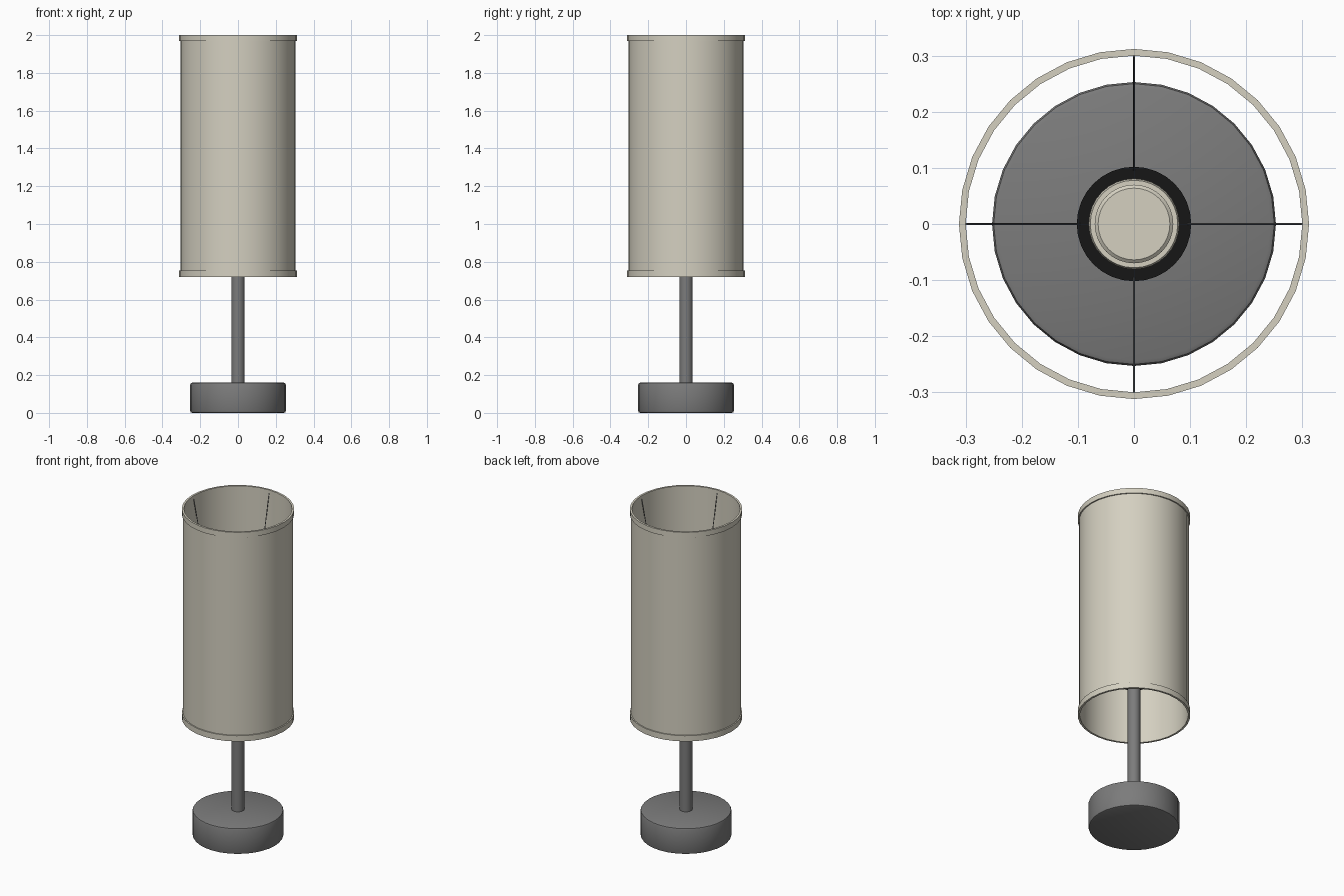
import bpy, bmesh, math
from mathutils import Vector

if "Cube" in bpy.data.objects:
    bpy.data.objects.remove(bpy.data.objects["Cube"])


def material(name, color):
    m = bpy.data.materials.new(name)
    m.diffuse_color = (*color, 1)
    m.use_nodes = True
    m.node_tree.nodes["Principled BSDF"].inputs["Base Color"].default_value = m.diffuse_color
    return m


CREAM = material("cream fabric", (0.66, 0.63, 0.53))
GREY = material("grey metal", (0.2, 0.2, 0.2))
BLACK = material("black plastic", (0.008, 0.008, 0.008))


def finish(name, bm, mat):
    bmesh.ops.remove_doubles(bm, verts=bm.verts, dist=1e-5)
    bmesh.ops.recalc_face_normals(bm, faces=bm.faces)
    mesh = bpy.data.meshes.new(name)
    bm.to_mesh(mesh)
    bm.free()
    mesh.materials.append(mat)
    ob = bpy.data.objects.new(name, mesh)
    bpy.context.collection.objects.link(ob)
    bpy.ops.object.select_all(action='DESELECT')
    ob.select_set(True)
    bpy.context.view_layer.objects.active = ob
    bpy.ops.object.shade_smooth_by_angle(angle=math.radians(30))
    return ob


def lathe(name, profile, mat, sides=32, closed=False):
    """Revolve a (radius, z) profile around the z axis."""
    bm = bmesh.new()
    pts = profile + profile[:1] if closed else profile
    verts = [bm.verts.new((r, 0, z)) for r, z in pts]
    edges = [bm.edges.new(pair) for pair in zip(verts, verts[1:])]
    bmesh.ops.spin(bm, geom=verts + edges, cent=(0, 0, 0), axis=(0, 0, 1),
                   angle=math.tau, steps=sides)
    return finish(name, bm, mat)


def tube(name, r_in, r_out, z0, z1, mat):
    return lathe(name, [(r_in, z0), (r_out, z0), (r_out, z1), (r_in, z1)], mat, closed=True)


def rod(name, a, b, radius, mat):
    a, b = Vector(a), Vector(b)
    bm = bmesh.new()
    bmesh.ops.create_cone(bm, cap_ends=True, segments=8, radius1=radius,
                          radius2=radius, depth=(b - a).length)
    turn = (b - a).to_track_quat('Z', 'Y').to_matrix().to_4x4()
    turn.translation = (a + b) / 2
    bm.transform(turn)
    return finish(name, bm, mat)


# Heavy round base with softened edges
lathe("base", [(0, 0), (0.243, 0), (0.25, 0.003), (0.253, 0.01), (0.253, 0.15),
               (0.25, 0.157), (0.243, 0.16), (0, 0.16)], GREY)

# Stem
lathe("stem", [(0, 0.15), (0.035, 0.15), (0.035, 0.94), (0, 0.94)], GREY)

# Bulb socket with a stepped shoulder, held by a dark ring
lathe("socket", [(0, 0.92), (0.06, 0.92), (0.081, 0.94), (0.081, 1.08), (0.078, 1.09),
                 (0.07, 1.09), (0.07, 1.11), (0.064, 1.115), (0, 1.115)], CREAM)
tube("socket_ring", 0.08, 0.102, 0.94, 0.97, BLACK)

# Cylindrical shade and its two rims
tube("shade", 0.301, 0.305, 0.73, 1.99, CREAM)
tube("lower_rim", 0.3, 0.312, 0.72, 0.755, CREAM)
tube("upper_rim", 0.3, 0.312, 1.968, 2.0, CREAM)

# Four support wires from the socket ring up to the top of the shade
for i in range(4):
    c, s = math.cos(i * math.pi / 2), math.sin(i * math.pi / 2)
    rod(f"support_wire_{i + 1}", (0.095 * c, 0.095 * s, 0.96),
        (0.3 * c, 0.3 * s, 1.98), 0.0022, GREY)
